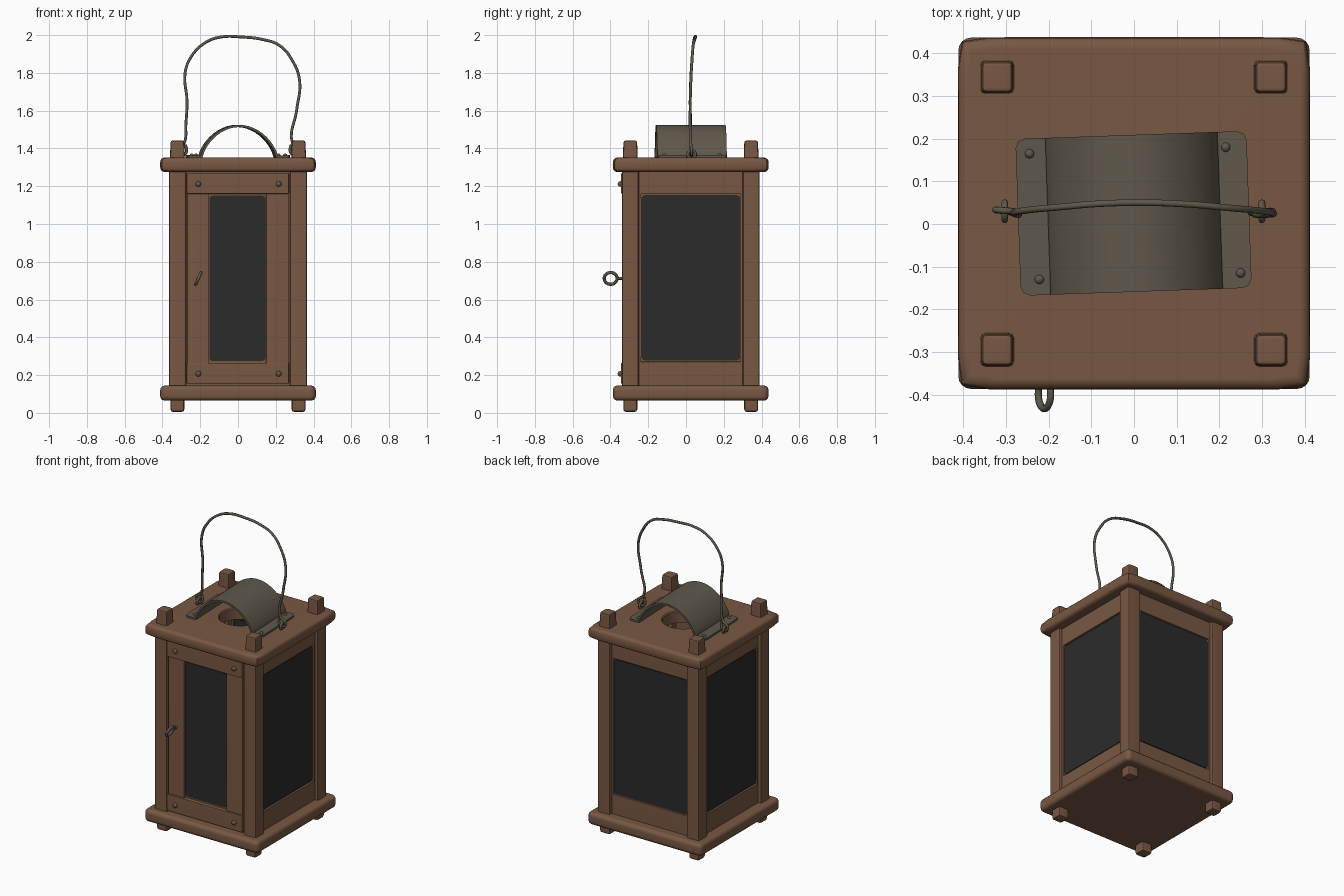
import bpy, bmesh, math
from mathutils import Matrix, Vector

if "Cube" in bpy.data.objects:
    bpy.data.objects.remove(bpy.data.objects["Cube"])

CY = 0.025  # depth of the lantern's vertical axis


def material(name, rgb):
    m = bpy.data.materials.new(name)
    m.use_nodes = True
    m.diffuse_color = (*rgb, 1)
    m.node_tree.nodes["Principled BSDF"].inputs["Base Color"].default_value = (*rgb, 1)
    return m


WOOD = material("brown wood", (0.19, 0.097, 0.056))
METAL = material("aged metal", (0.115, 0.098, 0.07))
GLASS = material("dark glass", (0.024, 0.024, 0.024))


def finish(name, bm, mat):
    bmesh.ops.recalc_face_normals(bm, faces=bm.faces)
    mesh = bpy.data.meshes.new(name)
    bm.to_mesh(mesh)
    bm.free()
    mesh.materials.append(mat)
    ob = bpy.data.objects.new(name, mesh)
    bpy.context.collection.objects.link(ob)
    return ob


def smooth(ob, angle=40):
    bpy.ops.object.select_all(action="DESELECT")
    ob.select_set(True)
    bpy.context.view_layer.objects.active = ob
    bpy.ops.object.shade_smooth_by_angle(angle=math.radians(angle))
    ob.modifiers.new("flat faces", "WEIGHTED_NORMAL").keep_sharp = True


def box(name, lo, hi, mat=WOOD, bevel=0.006, corner=0, axis=1, taper=1, turn=0, segs=2):
    """Box between two corners; optional rounded corners along an axis, tapered top, turn about the lantern axis."""
    lo, hi = Vector(lo), Vector(hi)
    bm = bmesh.new()
    bmesh.ops.create_cube(bm, size=1)
    for v in bm.verts:
        if v.co.z > 0:
            v.co.x *= taper
            v.co.y *= taper
        v.co = (lo + hi) / 2 + Vector(c * s for c, s in zip(v.co, hi - lo))
    if corner:
        edges = [e for e in bm.edges
                 if abs((e.verts[0].co - e.verts[1].co).normalized()[axis]) > 0.9]
        bmesh.ops.bevel(bm, geom=edges, offset=corner, segments=4, profile=0.5, affect="EDGES")
    if bevel:
        edges = [e for e in bm.edges if e.calc_face_angle(0) > 0.9]
        bmesh.ops.bevel(bm, geom=edges, offset=bevel, segments=segs, profile=0.5, affect="EDGES")
    bm.transform(Matrix.Translation((0, CY, 0)) @ Matrix.Rotation(math.radians(turn), 4, "Z"))
    smooth(finish(name, bm, mat))


def pierced_board(name, half, z0, z1, hole, edge, count=64):
    """Square board with rounded rim and a round hole, lofted as a closed loop of rings."""
    rings = [(hole, z0, 2), (hole, z1 - 0.006, 2), (hole + 0.006, z1, 2)]
    for i in range(9):
        a = math.pi * i / 8
        mid = (z1 + z0) / 2 + math.copysign((z1 - z0) / 2 - edge, math.cos(a)) * (i != 4)
        rings.append((half - edge + edge * math.sin(a), mid + edge * math.cos(a), 30))
    bm = bmesh.new()
    loops = []
    for r, z, power in rings:
        loop = []
        for k in range(count):
            c, s = math.cos(k * math.tau / count), math.sin(k * math.tau / count)
            d = r * (abs(c) ** power + abs(s) ** power) ** (-1 / power)
            loop.append(bm.verts.new((d * c, d * s + CY, z)))
        loops.append(loop)
    for a, b in zip(loops, loops[1:] + loops[:1]):
        for k in range(count):
            n = (k + 1) % count
            bm.faces.new((a[k], a[n], b[n], b[k]))
    smooth(finish(name, bm, WOOD))


def rivet(name, loc, scale):
    bm = bmesh.new()
    bmesh.ops.create_uvsphere(bm, u_segments=12, v_segments=8, radius=1)
    bm.transform(Matrix.Translation(loc) @ Matrix.Diagonal((*scale, 1)))
    smooth(finish(name, bm, METAL), 80)


def wire(name, points, radius, cyclic=False):
    cu = bpy.data.curves.new(name, "CURVE")
    cu.dimensions = "3D"
    cu.bevel_depth, cu.bevel_resolution, cu.resolution_u = radius, 2, 6
    cu.use_fill_caps = True
    sp = cu.splines.new("BEZIER")
    sp.bezier_points.add(len(points) - 1)
    for p, co in zip(sp.bezier_points, points):
        p.co = co
        p.handle_left_type = p.handle_right_type = "AUTO"
    sp.use_cyclic_u = cyclic
    cu.materials.append(METAL)
    ob = bpy.data.objects.new(name, cu)
    bpy.context.collection.objects.link(ob)


def ring(name, centre, radius, thick, tilt=0):
    turn = Matrix.Rotation(math.radians(tilt), 3, "Y")
    pts = [Vector(centre) + turn @ Vector((0, radius * math.cos(a), radius * math.sin(a)))
           for a in (i * math.pi / 4 for i in range(8))]
    wire(name, pts, thick, True)


# Base and lid boards, with a round smoke hole through the lid
box("base_board", (-0.412, -0.412, 0.065), (0.412, 0.412, 0.145), bevel=0.024, corner=0.03, axis=2, segs=3)
pierced_board("lid_board", 0.413, 1.275, 1.352, 0.125, 0.026)

# Corner posts with pegs that pass through both boards
for side, sx in (("left", 1), ("right", -1)):
    for end, sy in (("front", -1), ("back", 1)):
        x, y = 0.321 * sx, 0.32 * sy
        for part, h, z0, z1, tp in (("post", 0.045, 0.13, 1.29, 1),
                                    ("peg", 0.041, 1.29, 1.442, 0.88)):
            box(f"{end}_{side}_{part}", (x - h, y - h, z0), (x + h, y + h, z1),
                bevel=0.011, taper=tp)
        box(f"{end}_{side}_foot", (x - 0.037, y - 0.037, 0.005), (x + 0.037, y + 0.037, 0.1), bevel=0.014)

# Glazed walls on the sides and back
for name, turn in (("left", 90), ("back", 180), ("right", 270)):
    def wall(part, lo, hi, **kw):
        box(f"{name}_{part}", lo, hi, turn=turn, **kw)
    wall("bottom_rail", (-0.28, -0.345, 0.14), (0.28, -0.305, 0.272))
    wall("top_rail", (-0.28, -0.345, 1.158), (0.28, -0.305, 1.28))
    for x in (-0.273, 0.273):
        wall("stile", (x - 0.01, -0.345, 0.26), (x + 0.01, -0.305, 1.17), bevel=0.003)
    wall("backing", (-0.27, -0.333, 0.26), (0.27, -0.318, 1.17), bevel=0)
    wall("glass", (-0.262, -0.338, 0.278), (0.262, -0.312, 1.153), mat=GLASS, bevel=0, corner=0.02)

# Front door: rails lapped over stiles around a narrow pane
for part, z0, z1 in (("bottom", 0.155, 0.265), ("top", 1.16, 1.268)):
    box(f"door_{part}_rail", (-0.273, -0.37, z0), (0.27, -0.32, z1))
    for x in (-0.21, 0.215):
        rivet(f"door_{part}_rivet", (x, CY - 0.372, z0 + 0.052), (0.015, 0.015, 0.015))
for side, x0, x1 in (("right", -0.27, -0.155), ("left", 0.148, 0.268)):
    box(f"door_{side}_stile", (x0, -0.36, 0.25), (x1, -0.32, 1.175))
box("door_backing", (-0.28, -0.345, 0.14), (0.28, -0.315, 1.28), bevel=0)
box("door_glass", (-0.152, -0.35, 0.275), (0.145, -0.31, 1.15), GLASS, bevel=0, corner=0.018)

# Door pull: ring on a short shank
ring("door_pull_ring", (-0.21, -0.399, 0.712), 0.034, 0.0085, 25)
wire("door_pull_shank", [(-0.21, -0.368, 0.712), (-0.21, -0.33, 0.712)], 0.008)

# Arched smoke hood: bent sheet with rounded flanges
arch = [(0.198 * math.cos(t), 1.358 + 0.161 * math.sin(t) ** 1.4)
        for t in (i * math.pi / 24 for i in range(25))]
profile = [(0.27, 1.358)] + arch + [(-0.272, 1.358)]
bm = bmesh.new()
front, back = [[bm.verts.new((x, y, z)) for x, z in profile] for y in (-0.184, 0.184)]
for i in range(len(profile) - 1):
    bm.faces.new((front[i], front[i + 1], back[i + 1], back[i]))
tips = [front[0], front[-1], back[0], back[-1]]
bmesh.ops.bevel(bm, geom=tips, offset=0.022, segments=2, profile=0.5, affect="VERTICES")
bm.transform(Matrix.Translation((0, CY, 0)) @ Matrix.Rotation(math.radians(2), 4, "Z"))
hood = finish("smoke_hood", bm, METAL)
sheet = hood.modifiers.new("sheet", "SOLIDIFY")
sheet.thickness, sheet.offset = 0.012, 0
bpy.context.view_layer.objects.active = hood
bpy.ops.object.modifier_apply(modifier=sheet.name)
smooth(hood)
for x, y in ((-0.245, 0.165), (0.215, 0.18), (-0.222, -0.13), (0.25, -0.115)):
    rivet("hood_rivet", (x, y, 1.364), (0.011, 0.011, 0.009))

# Wire handle hooked into two eyelets
for side, x in (("right", -0.303), ("left", 0.3)):
    ring(f"{side}_eyelet", (x, 0.03, 1.368), 0.02, 0.008)
handle = [(-0.278, 0.025, 1.42), (-0.274, 0.025, 1.38), (-0.3, 0.03, 1.365), (-0.325, 0.033, 1.39),
          (-0.287, 0.03, 1.425), (-0.276, 0.025, 1.53), (-0.27, 0.022, 1.65), (-0.28, 0.027, 1.8),
          (-0.245, 0.033, 1.89), (-0.17, 0.04, 1.962), (-0.09, 0.047, 1.99), (0.02, 0.05, 1.99),
          (0.13, 0.046, 1.977), (0.22, 0.038, 1.945), (0.285, 0.032, 1.87), (0.326, 0.026, 1.76),
          (0.31, 0.022, 1.6), (0.288, 0.025, 1.43), (0.325, 0.03, 1.39), (0.3, 0.03, 1.365),
          (0.276, 0.027, 1.385), (0.282, 0.027, 1.42)]
wire("carrying_handle", handle, 0.008)
